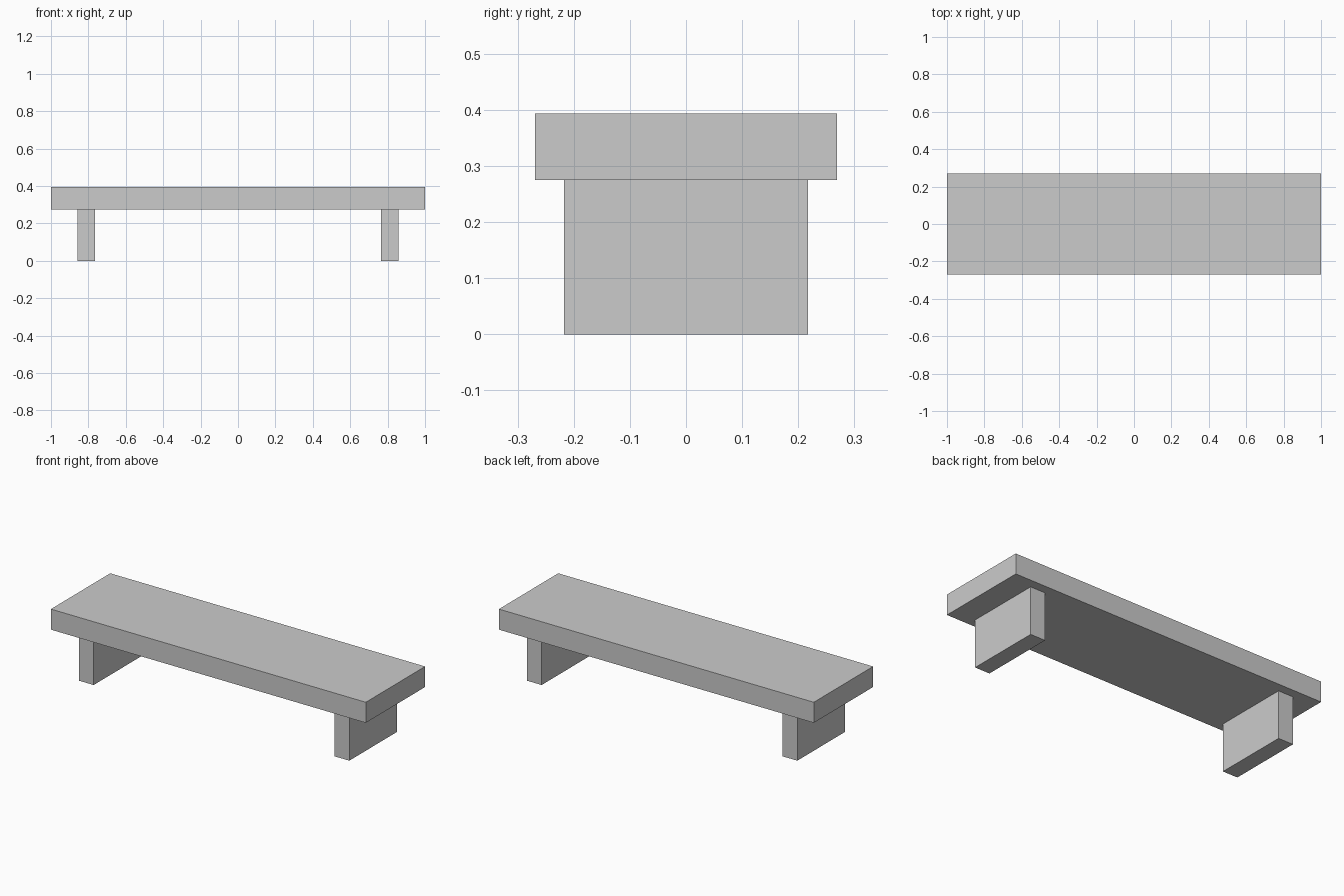
import bpy

if "Cube" in bpy.data.objects:
    bpy.data.objects.remove(bpy.data.objects["Cube"])

SEAT_BOTTOM, SEAT_TOP = 0.275, 0.393


def box(name, x, y, z):
    """Add a box spanning the given (min, max) range on each axis."""
    centre = [(a + b) / 2 for a, b in (x, y, z)]
    bpy.ops.mesh.primitive_cube_add(size=1, location=centre)
    obj = bpy.context.object
    obj.name = name
    obj.scale = [b - a for a, b in (x, y, z)]
    bpy.ops.object.transform_apply(location=False, rotation=False, scale=True)
    return obj


# Thick seat slab
box("seat", (-1, 1), (-0.269, 0.269), (SEAT_BOTTOM, SEAT_TOP))

# Slab legs, one near each end
for side, sign in (("left", -1), ("right", 1)):
    x = sorted((sign * 0.765, sign * 0.859))
    box(f"{side}_leg", x, (-0.217, 0.217), (0, SEAT_BOTTOM))
